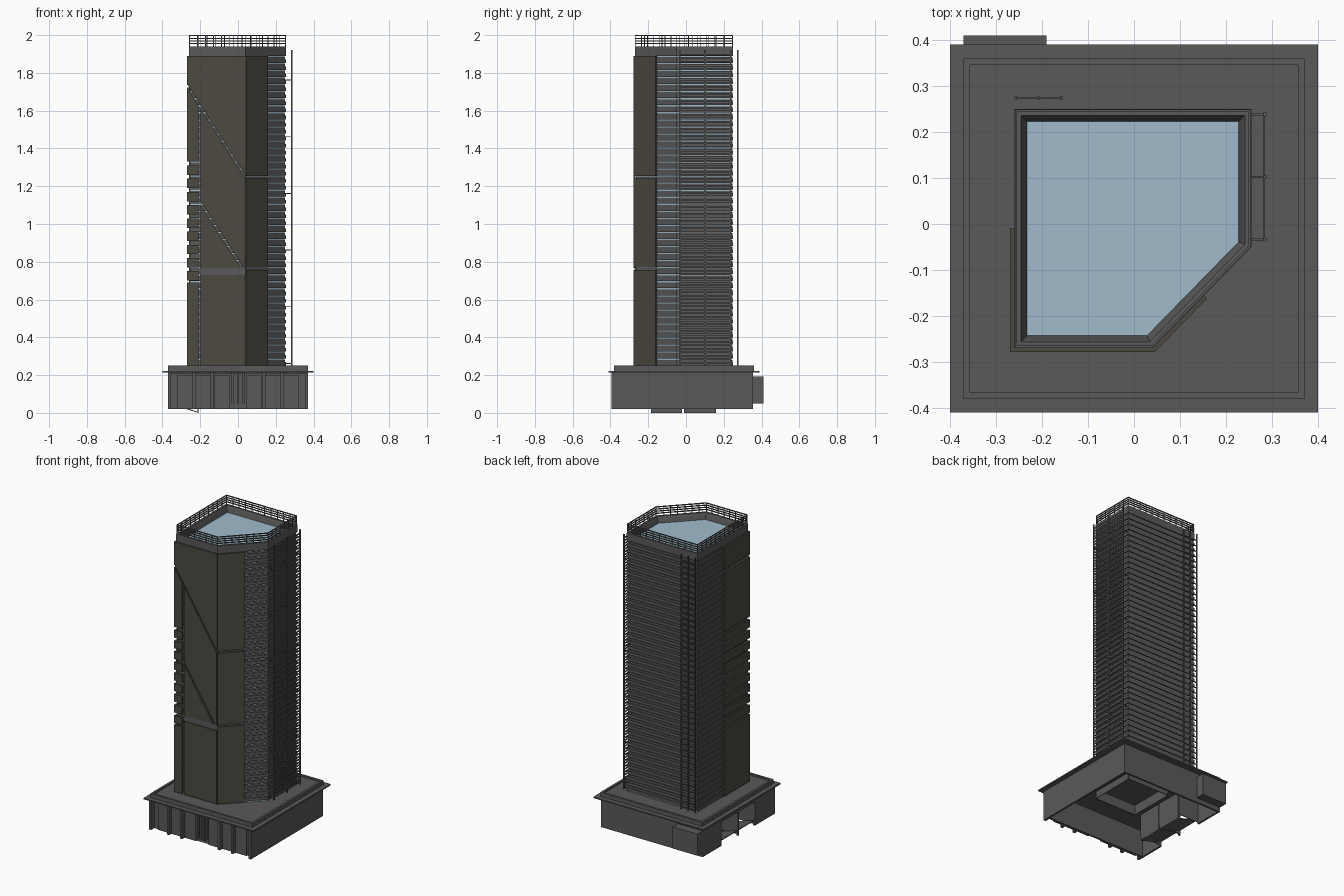
import bpy, bmesh
from mathutils import Vector

if "Cube" in bpy.data.objects:
    bpy.data.objects.remove(bpy.data.objects["Cube"])


def material(name, col):
    m = bpy.data.materials.new(name)
    m.diffuse_color = (*col, 1)
    m.use_nodes = True
    m.node_tree.nodes["Principled BSDF"].inputs["Base Color"].default_value = m.diffuse_color
    return m


GREY = material("dark_grey", (0.1, 0.1, 0.1))
CLAD = material("brown_cladding", (0.072, 0.067, 0.052))
GLASS = material("pale_glass", (0.35, 0.5, 0.6))

# Pentagonal tower plan, counter-clockwise
PLAN = [(-.26, -.27), (.04, -.27), (.255, -.05), (.255, .25), (-.26, .25)]


def finish(bm, name, mat=GREY):
    bmesh.ops.recalc_face_normals(bm, faces=bm.faces)
    me = bpy.data.meshes.new(name)
    bm.to_mesh(me)
    bm.free()
    me.materials.append(mat)
    ob = bpy.data.objects.new(name, me)
    bpy.context.collection.objects.link(ob)
    return ob


def add_box(bm, x0, x1, y0, y1, z0, z1):
    v = bmesh.ops.create_cube(bm, size=1)["verts"]
    for p in v:
        p.co = ((x0 + x1) / 2 + p.co.x * (x1 - x0),
                (y0 + y1) / 2 + p.co.y * (y1 - y0),
                (z0 + z1) / 2 + p.co.z * (z1 - z0))


def boxes(name, items, mat=GREY):
    bm = bmesh.new()
    for b in items:
        add_box(bm, *b)
    return finish(bm, name, mat)


def inset(d):
    out = []
    for i, p in enumerate(PLAN):
        p, a, b = Vector(p), Vector(PLAN[i - 1]), Vector(PLAN[(i + 1) % len(PLAN)])
        e, f = (p - a).normalized(), (b - p).normalized()
        n, m = Vector((-e.y, e.x)), Vector((-f.y, f.x))
        out.append(p + (n + m) * d / (1 + n.dot(m)))
    return out


def add_loft(bm, profile, closed=True):
    """Sweep an (inset, z) profile round the tower plan."""
    rings = [[bm.verts.new((q.x, q.y, z)) for q in inset(d)] for d, z in profile]
    n = len(PLAN)
    pairs = list(zip(rings, rings[1:])) + ([(rings[-1], rings[0])] if closed else [])
    for a, b in pairs:
        for i in range(n):
            j = (i + 1) % n
            bm.faces.new((a[i], a[j], b[j], b[i]))
    if not closed:
        bm.faces.new(rings[0])
        bm.faces.new(rings[-1])


def hoop(bm, d0, d1, z0, z1):
    add_loft(bm, [(d0, z0), (d0, z1), (d1, z1), (d1, z0)])


def add_plate(bm, origin, direction, poly, t=.011):
    """Extruded panel on a vertical wall; poly is (distance along wall, z)."""
    o, d = Vector(origin), Vector(direction).normalized()
    n = Vector((d.y, -d.x))
    lo = [bm.verts.new((*(o + d * s), z)) for s, z in poly]
    hi = [bm.verts.new((*(o + d * s + n * t), z)) for s, z in poly]
    k = len(poly)
    bm.faces.new(lo)
    bm.faces.new(hi)
    for i in range(k):
        j = (i + 1) % k
        bm.faces.new((lo[i], lo[j], hi[j], hi[i]))


def rect(a, b, z0, z1):
    return [(a, z0), (b, z0), (b, z1), (a, z1)]


# Tower core and roof tray
bm = bmesh.new()
add_loft(bm, [(.009, .23), (.009, 1.90)], False)
finish(bm, "tower_glass_core", GLASS)

# Floor bands: deep spandrel plus slimmer recessed strip per floor
bm = bmesh.new()
FLOORS, Z0, Z1 = 44, .25, 1.89
H = (Z1 - Z0) / FLOORS
for i in range(FLOORS):
    z = Z0 + i * H
    hoop(bm, 0, .009, z, z + H * .5)
    hoop(bm, .005, .009, z + H * .5, z + H * .84)
finish(bm, "floor_bands")

# Crown with sloping inner walls and sunken roof
bm = bmesh.new()
add_loft(bm, [(.004, 1.89), (0, 1.89), (0, 1.94), (.014, 1.94), (.02, 1.925),
              (.032, 1.885)], False)
finish(bm, "crown_parapet")

# Roof railing hoops and posts
bm = bmesh.new()
for z in (1.952, 1.966, 1.98, 1.994):
    hoop(bm, .001, .006, z, z + .006)
pts = inset(.0035)
for i, p in enumerate(pts):
    q = pts[(i + 1) % len(pts)]
    n = max(2, round((q - p).length / .045))
    for k in range(n):
        c = p.lerp(q, k / n)
        add_box(bm, c.x - .002, c.x + .002, c.y - .002, c.y + .002, 1.935, 1.998)
finish(bm, "roof_railing")

# Cladding on the front, split by two diagonal slots
bm = bmesh.new()
front = [rect(-.198, .038, .25, .73),
         [(-.198, .768), (.015, .768), (-.198, 1.10)],
         [(-.198, 1.122), (.03, .768), (.038, .768), (.038, 1.243), (-.198, 1.612)],
         [(-.269, 1.74), (.038, 1.262), (.043, 1.262), (.043, 1.89), (-.269, 1.89)],
         [(-.269, 1.33), (-.21, 1.33), (-.21, 1.632), (-.269, 1.722)]]
for poly in front:
    add_plate(bm, (0, -.267), (1, 0), poly)
finish(bm, "front_cladding", CLAD)

# Corner cladding that wraps onto the left side, notched mid height
bm = bmesh.new()
steps = [(.25, .69)] + [(.70 + i * .07, .75 + i * .07) for i in range(9)]
for a, b in steps:
    add_plate(bm, (0, -.267), (1, 0), rect(-.269, -.21, a, b))
for a, b in steps + [(1.33, 1.722), (1.737, 1.89)]:
    add_plate(bm, (-.258, 0), (0, -1), rect(.01, .278, a, b))
finish(bm, "corner_cladding", CLAD)

# Cladding on half of the chamfered corner
bm = bmesh.new()
for a, b in ((.25, .757), (.77, 1.24), (1.253, 1.89)):
    add_plate(bm, (.038, -.27), (.215, .22), rect(0, .162, a, b))
finish(bm, "chamfer_cladding", CLAD)

# Recessed belt between lower and upper front panels
boxes("front_belt", [(-.2, .04, -.272, -.262, .728, .77)])

# Louvred screens standing off the right and back sides
SLATS = 88
slat_z = [.26 + i * 1.65 / SLATS for i in range(SLATS)]
right = [(.280, .288, y - .004, y + .004, .25, 1.92) for y in (-.034, .102, .238)]
right += [(.281, .284, -.034, .238, z, z + .009) for z in slat_z]
right += [(.25, .282, y - .002, y + .002, z, z + .004)
          for y in (-.034, .102, .238) for z in slat_z[::16]]
boxes("right_screen", right)
back = [(x - .003, x + .003, .269, .277, .25, 1.92) for x in (-.257, -.207, -.157)]
back += [(-.257, -.157, .272, .275, z, z + .007) for z in slat_z[::2]]
boxes("back_screen", back)

# Podium roof: wide thin eave, raised parapet, deck
boxes("podium_eave", [(-.4, .4, -.41, .39, .215, .223)])
boxes("podium_parapet", [(-.37, .37, -.38, -.366, .22, .25), (-.37, .37, .346, .36, .22, .25),
                         (-.37, -.356, -.366, .346, .22, .25), (.356, .37, -.366, .346, .22, .25)])
boxes("podium_deck", [(-.356, .356, -.366, .346, .222, .24)])

# Podium walls, open underneath, two bays in the left wall
T = .012
bays = [(-.185, -.02), (-.01, .16)]
boxes("podium_walls", [
    (.37 - T, .37, -.39, .355, .02, .217),
    (-.37, .37, .355 - T, .355, .02, .217),
    (-.37, .37, -.362, -.35, .02, .217),
    (-.37, -.37 + T, -.39, -.185, .02, .217),
    (-.37, -.37 + T, -.02, -.01, .02, .217),
    (-.37, -.37 + T, .16, .355, .02, .217),
    (-.37, -.37 + T, -.185, .16, .175, .217)])

# Front fins, header and inset panels
fins = [(x - .008, x + .008, -.395, -.355, .02, .217)
        for s in (1, -1) for x in (s * .137, s * .232, s * .362)]
fins += [(x - .005, x + .005, -.39, -.355, .05, .217) for x in (-.03, 0, .03)]
fins += [(-.37, .37, -.38, -.355, .205, .217)]
fins += [(s * c - .04, s * c + .04, -.37, -.36, .02, .2)
         for s in (1, -1) for c in (.085, .184, .28)]
boxes("podium_front_fins", fins)

# Loading bays: side walls, end wall and sloping floors
bm = bmesh.new()
for a, b in bays:
    add_box(bm, -.36, -.21, a - .004, a, .03, .18)
    add_box(bm, -.36, -.21, b, b + .004, .03, .18)
    add_box(bm, -.214, -.208, a, b, .005, .18)
    add_box(bm, -.36, -.21, a, b, .175, .18)
    add_plate(bm, (0, a), (1, 0), [(-.365, .05), (-.21, 0), (-.21, .005), (-.365, .055)], a - b)
finish(bm, "loading_bays")

# Ceiling frame round a square core recess, seen from below
boxes("podium_ceiling", [
    (-.36, .36, -.35, -.17, .195, .215), (-.36, .36, .13, .345, .195, .215),
    (-.36, -.15, -.17, .13, .195, .215), (.15, .36, -.17, .13, .195, .215)])
boxes("core_lining", [
    (-.15, .15, -.174, -.17, .15, .215), (-.15, .15, .13, .134, .15, .215),
    (-.154, -.15, -.17, .13, .15, .215), (.15, .154, -.17, .13, .15, .215)])

# Service block on the back wall
boxes("back_service_block", [(-.37, -.19, .35, .41, .05, .192)])
